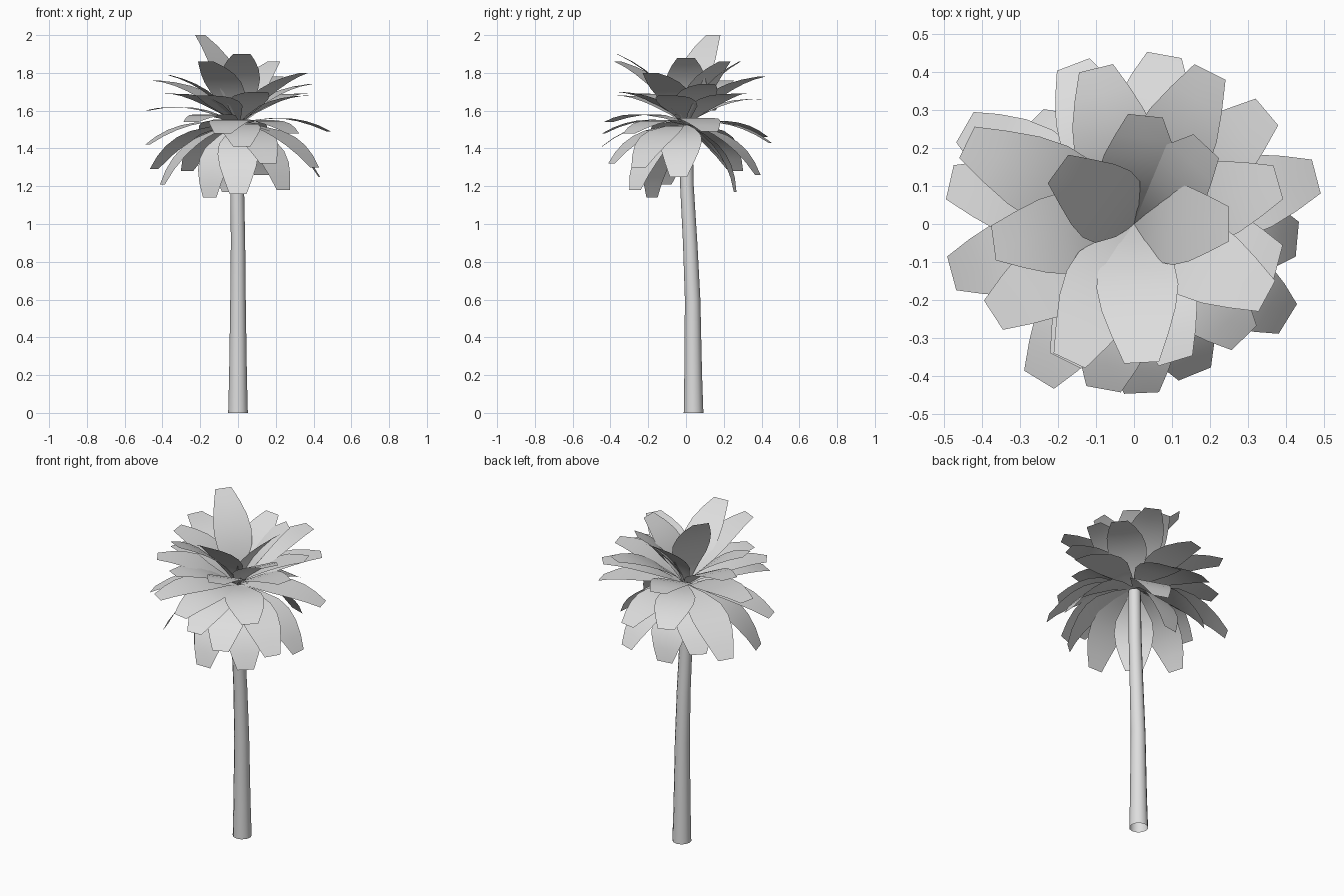
import bpy, bmesh, math, random
from mathutils import Vector

default_cube = bpy.data.objects.get("Cube")
if default_cube:
    bpy.data.objects.remove(default_cube, do_unlink=True)

random.seed(4)


def make_material(name, colour):
    material = bpy.data.materials.new(name)
    material.use_nodes = True
    material.diffuse_color = colour
    shader = next(n for n in material.node_tree.nodes if n.type == "BSDF_PRINCIPLED")
    shader.inputs["Base Color"].default_value = colour
    return material


pale_grey = make_material("pale_grey", (0.73, 0.73, 0.73, 1))


def finish(name, bm):
    """Turn a bmesh into a smooth shaded object."""
    mesh = bpy.data.meshes.new(name)
    bm.to_mesh(mesh)
    bm.free()
    mesh.materials.append(pale_grey)
    obj = bpy.data.objects.new(name, mesh)
    bpy.context.collection.objects.link(obj)
    bpy.ops.object.select_all(action="DESELECT")
    obj.select_set(True)
    bpy.context.view_layer.objects.active = obj
    bpy.ops.object.shade_smooth_by_angle(angle=math.radians(40))
    return obj


# Trunk: a slightly leaning, tapering open tube (x offset, y offset, height, radius)
def build_trunk(sides=12):
    stations = [(0, 0.04, 0, 0.052), (0, 0.038, 0.2, 0.047), (0, 0.035, 0.6, 0.041),
                (0, 0.022, 0.9, 0.038), (-0.004, 0.005, 1.2, 0.036), (-0.004, 0, 1.51, 0.034)]
    bm = bmesh.new()
    rings = []
    for x, y, z, radius in stations:
        angles = [math.tau * i / sides for i in range(sides)]
        rings.append([bm.verts.new((x + radius * math.cos(a), y + radius * math.sin(a), z))
                      for a in angles])
    for low, high in zip(rings, rings[1:]):
        for i in range(sides):
            j = (i + 1) % sides
            bm.faces.new((low[i], low[j], high[j], high[i]))
    finish("trunk", bm)


# Leaf outline: fraction of the length, half width
OUTLINE = [(0, 0.008), (0.2, 0.056), (0.4, 0.1), (0.55, 0.108),
           (0.7, 0.098), (0.85, 0.075), (1, 0.046)]
CROWN = Vector((0, 0, 1.525))


def build_leaf(name, tip, width=1.0):
    """Gently arched blade from the crown to the tip, with a blunt end."""
    chord = tip - CROWN
    flat = Vector((chord.x, chord.y, 0))
    outward = flat.normalized()
    side = Vector((-outward.y, outward.x, 0))
    bow = (outward * -chord.z + Vector((0, 0, flat.length))).normalized()
    # Drooping leaves arch a little more
    rise = 0.2 * chord.length + 0.12 * max(0, -chord.z)
    control = CROWN + chord / 2 + bow * rise
    bm = bmesh.new()
    rows = []
    for t, half in OUTLINE:
        centre = CROWN * (1 - t) ** 2 + control * 2 * t * (1 - t) + tip * t * t
        rows.append([bm.verts.new(centre + side * half * width * s) for s in (-1, 0, 1)])
    for near, far in zip(rows, rows[1:]):
        for k in range(2):
            bm.faces.new((near[k], far[k], far[k + 1], near[k + 1]))
    finish(name, bm)


# Leaf tips by tier
TIERS = {
    "upright_leaf": [
        (-.2, .145, 2), (.03, .285, 1.86), (.19, .205, 1.86), (.25, 0, 1.88),
        (.02, -.365, 1.9), (-.17, -.36, 1.86), (.35, -.19, 1.8), (-.37, -.05, 1.79)],
    "spreading_leaf": [
        (.11, -.36, 1.7), (.38, .11, 1.74), (.48, .125, 1.49), (.35, .295, 1.69),
        (.2, .4, 1.78), (.08, .445, 1.43), (-.1, .41, 1.66), (-.16, .42, 1.46),
        (-.44, .215, 1.76), (-.485, .11, 1.6), (-.37, -.24, 1.69), (-.25, -.41, 1.54),
        (-.18, -.36, 1.68), (-.08, -.435, 1.48), (.02, -.445, 1.41), (.29, -.3, 1.48),
        (.38, -.1, 1.68), (-.48, -.13, 1.42)],
    "drooping_leaf": [
        (-.445, .255, 1.29), (.16, -.395, 1.32), (.405, -.25, 1.3),
        (.43, -.04, 1.25), (-.4, -.12, 1.21), (.13, .38, 1.26), (-.27, .27, 1.28)],
    "hanging_leaf": [
        (-.15, -.18, 1.14), (0, -.33, 1.16), (.24, -.27, 1.18), (-.04, .26, 1.17)],
}

build_trunk()
for tier, tips in TIERS.items():
    for number, tip in enumerate(tips, 1):
        build_leaf(f"{tier}_{number}", Vector(tip))

# Young shoots in the heart of the crown
SHOOTS = 9
for number in range(SHOOTS):
    angle = math.tau * number / SHOOTS
    reach = random.uniform(0.06, 0.11)
    tip = CROWN + Vector((reach * math.cos(angle), reach * math.sin(angle),
                          random.uniform(0.01, 0.07)))
    build_leaf(f"young_shoot_{number + 1}", tip, 0.15)
